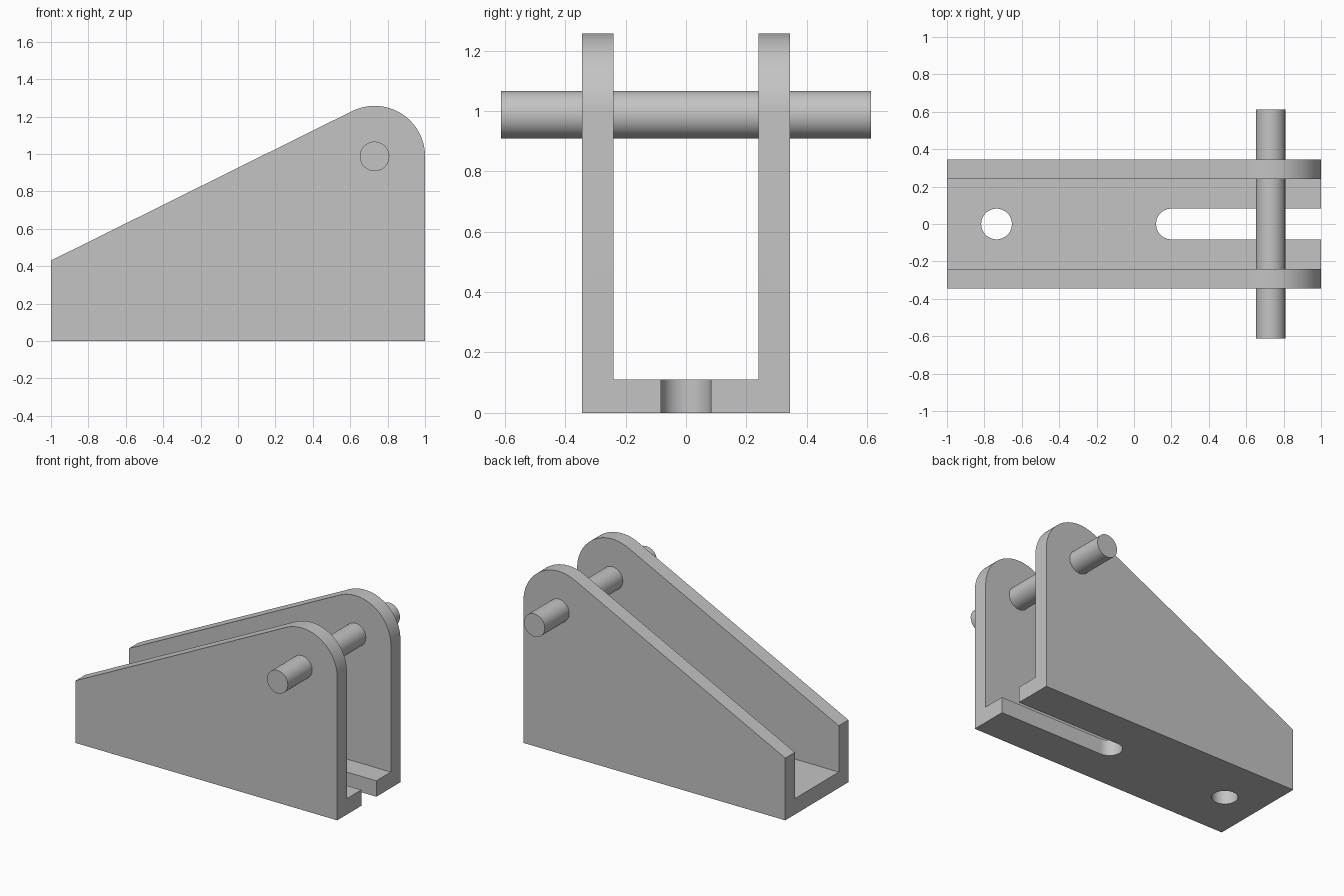
import bpy
import bmesh
from math import cos, sin, radians, pi
from mathutils import Vector

cube = bpy.data.objects.get("Cube")
if cube:
    bpy.data.objects.remove(cube, do_unlink=True)

steel = bpy.data.materials.new("grey steel")
steel.use_nodes = True
GREY = (0.55, 0.55, 0.55, 1)
steel.diffuse_color = GREY
steel.node_tree.nodes["Principled BSDF"].inputs["Base Color"].default_value = GREY

WIDTH, WALL_INNER, FLOOR = 0.345, 0.24, 0.11
PIN_X, PIN_Z = 0.73, 0.987


def arc(cx, cy, r, start, end, steps):
    """Points along an arc, angles in degrees."""
    angles = [radians(start + (end - start) * i / steps) for i in range(steps + 1)]
    return [(cx + r * cos(a), cy + r * sin(a)) for a in angles]


def prism(name, outline, low, high, axis):
    """Extrude a closed outline along the y or z axis."""
    bm = bmesh.new()
    place = (lambda u, v: (u, low, v)) if axis == "y" else (lambda u, v: (u, v, low))
    face = bm.faces.new([bm.verts.new(place(u, v)) for u, v in outline])
    shift = Vector((0, high - low, 0)) if axis == "y" else Vector((0, 0, high - low))
    new = bmesh.ops.extrude_face_region(bm, geom=[face])["geom"]
    bmesh.ops.translate(bm, vec=shift, verts=[g for g in new if isinstance(g, bmesh.types.BMVert)])
    bmesh.ops.recalc_face_normals(bm, faces=bm.faces)
    mesh = bpy.data.meshes.new(name)
    bm.to_mesh(mesh)
    bm.free()
    mesh.materials.append(steel)
    obj = bpy.data.objects.new(name, mesh)
    bpy.context.collection.objects.link(obj)
    return obj


def activate(obj):
    bpy.ops.object.select_all(action="DESELECT")
    obj.select_set(True)
    bpy.context.view_layer.objects.active = obj


def cut(target, cutter):
    """Subtract a cutter, then discard it."""
    cutter.hide_render = True
    mod = target.modifiers.new("cut", "BOOLEAN")
    mod.operation, mod.solver, mod.object = "DIFFERENCE", "EXACT", cutter
    activate(target)
    bpy.ops.object.modifier_apply(modifier=mod.name)
    bpy.data.objects.remove(cutter, do_unlink=True)


# Bracket: sloped side profile with a rounded ear
side = [(-1, 0), (1, 0)] + arc(PIN_X, PIN_Z, 0.27, 0, 116.3, 32) + [(-1, 0.43)]
bracket = prism("bracket", side, -WIDTH, WIDTH, "y")

# Channel between the two walls
channel = [(-2, -WALL_INNER), (2, -WALL_INNER), (2, WALL_INNER), (-2, WALL_INNER)]
cut(bracket, prism("channel_cutter", channel, FLOOR, 2, "z"))

# Open slot and round hole in the floor
slot = arc(0.2, 0, 0.082, 90, 270, 24) + [(1.5, -0.082), (1.5, 0.082)]
cut(bracket, prism("slot_cutter", slot, -0.5, 0.5, "z"))
hole = arc(-0.735, 0, 0.082, 0, 360, 48)[:-1]
cut(bracket, prism("hole_cutter", hole, -0.5, 0.5, "z"))

# Cross pin through both ears
pin = prism("pin", arc(PIN_X, PIN_Z, 0.079, 0, 360, 48)[:-1], -0.612, 0.612, "y")

for obj in (bracket, pin):
    activate(obj)
    bpy.ops.object.shade_smooth_by_angle(angle=pi / 6)
